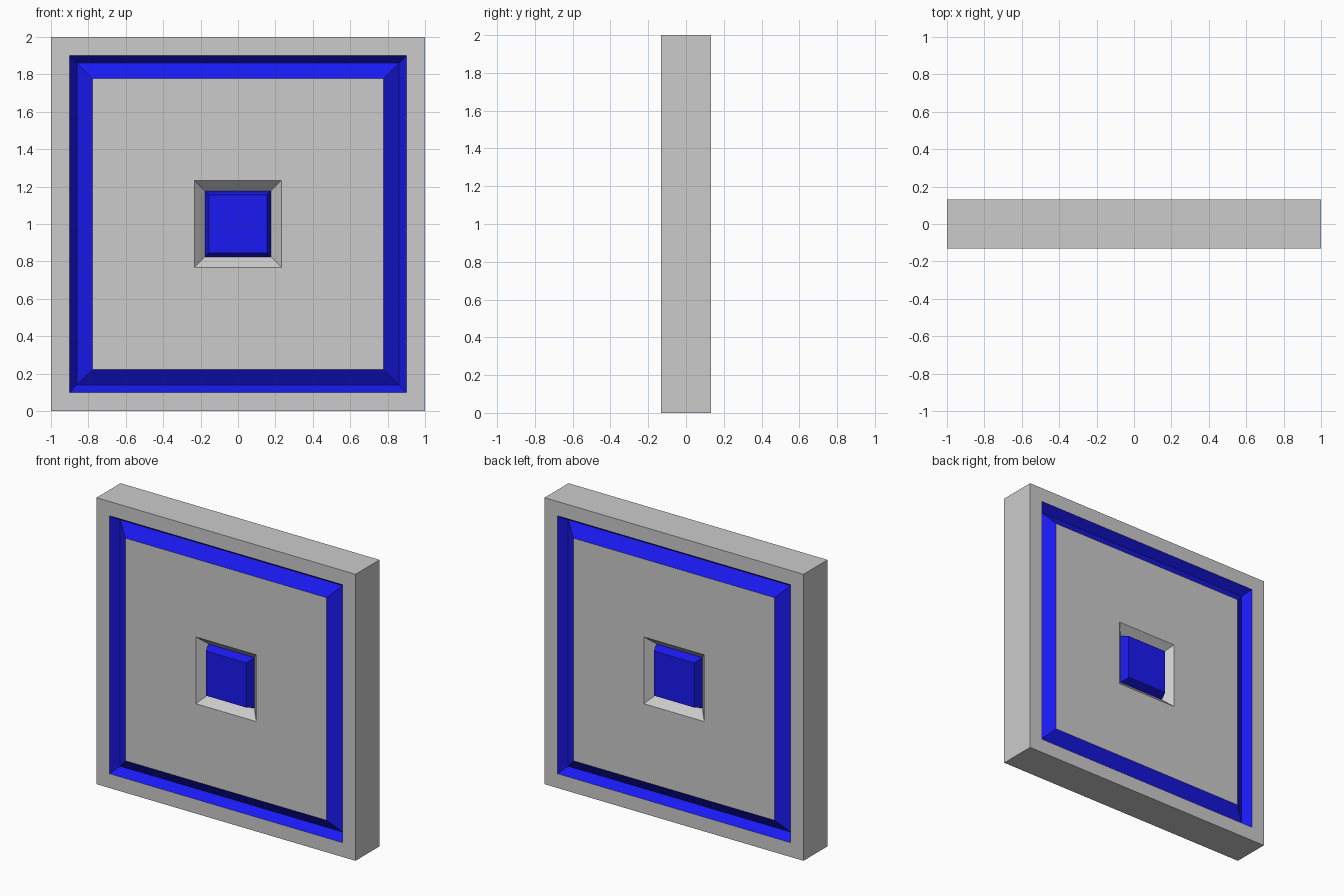
import bpy, bmesh

if "Cube" in bpy.data.objects:
    bpy.data.objects.remove(bpy.data.objects["Cube"])

HALF, FRONT, DEPTH, MID_Z = 1.0, 0.132, 0.06, 1.0

blue = bpy.data.materials.new("blue")
blue.diffuse_color = (0.01, 0.01, 0.9, 1)
blue.use_nodes = True
blue.node_tree.nodes["Principled BSDF"].inputs["Base Color"].default_value = blue.diffuse_color


def square(bm, half, y):
    return [bm.verts.new((sx * half, y, MID_Z + sz * half))
            for sx, sz in ((-1, -1), (1, -1), (1, 1), (-1, 1))]


def bridge(bm, a, b):
    for i in range(4):
        j = (i + 1) % 4
        bm.faces.new((a[i], a[j], b[j], b[i]))


def nested_squares(name, profile, side, cap=False, mat=None):
    """Surface through concentric squares given as (half size, depth below face)."""
    bm = bmesh.new()
    loops = [square(bm, h, -(FRONT - d)) for h, d in profile]
    for a, b in zip(loops, loops[1:]):
        bridge(bm, a, b)
    if cap:
        bm.faces.new(loops[-1])
    if side > 0:  # turn round to the back
        for v in bm.verts:
            v.co.x, v.co.y = -v.co.x, -v.co.y
    bm.normal_update()
    mesh = bpy.data.meshes.new(name)
    bm.to_mesh(mesh)
    bm.free()
    ob = bpy.data.objects.new(name, mesh)
    if mat:
        mesh.materials.append(mat)
    bpy.context.collection.objects.link(ob)


for side, label in ((-1, "front"), (1, "back")):
    # outer border with half of the slab edge
    nested_squares(label + "_border", [(HALF, FRONT), (HALF, 0), (0.9, 0)], side)
    # blue V groove
    nested_squares(label + "_groove", [(0.9, 0), (0.86, DEPTH), (0.777, 0)], side, mat=blue)
    # flat field sloping into the central recess
    nested_squares(label + "_field", [(0.777, 0), (0.233, 0), (0.176, DEPTH)], side)
    # blue stud with tapered sides
    nested_squares(label + "_stud", [(0.176, DEPTH), (0.156, 0)], side, cap=True, mat=blue)
